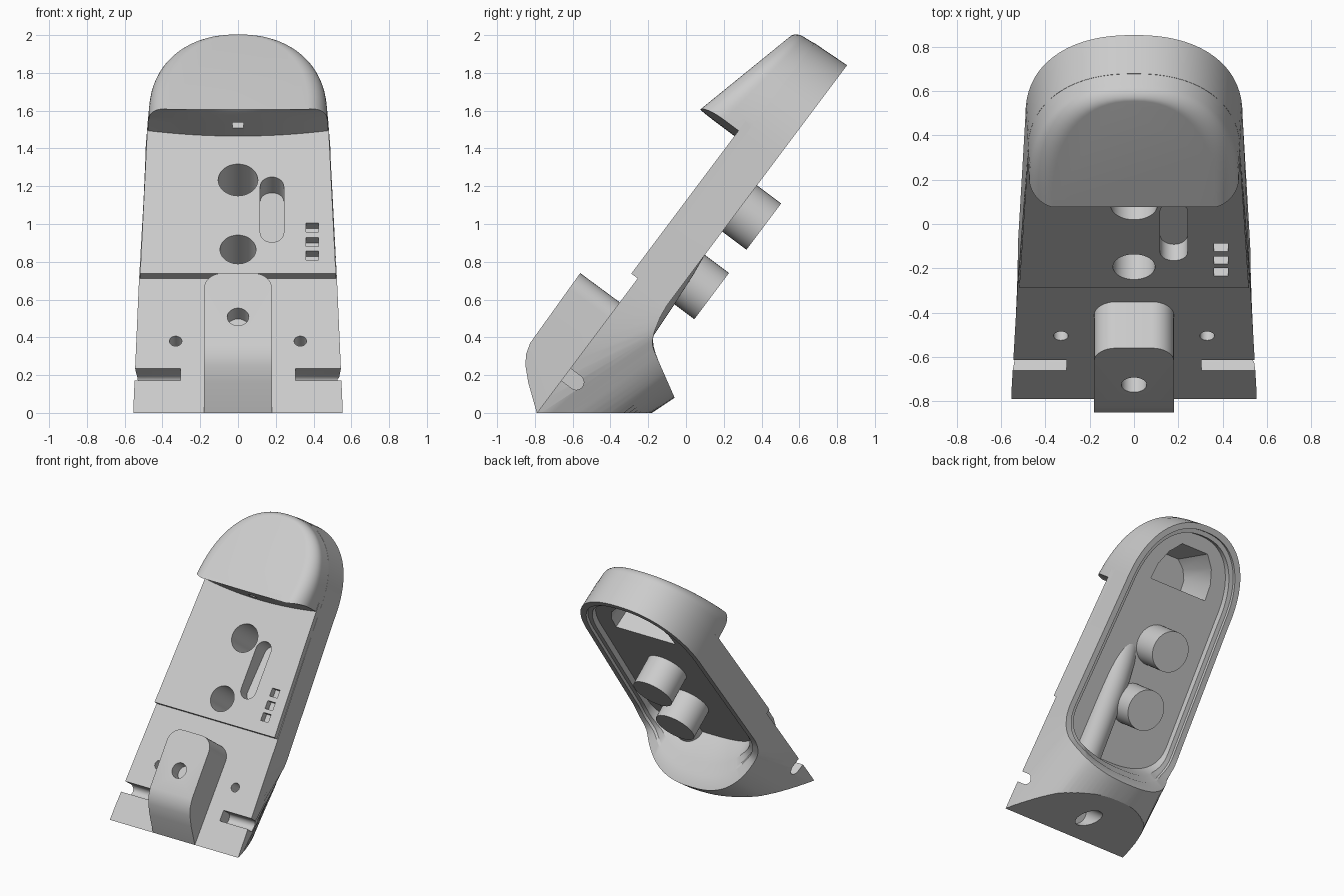
import bpy, bmesh
from math import sin, cos, pi, radians
from mathutils import Matrix

if "Cube" in bpy.data.objects:
    bpy.data.objects.remove(bpy.data.objects["Cube"])

grey = bpy.data.materials.new("plain grey")
grey.use_nodes = True
grey.diffuse_color = (0.6, 0.6, 0.6, 1)
grey.node_tree.nodes["Principled BSDF"].inputs["Base Color"].default_value = (0.6, 0.6, 0.6, 1)

# Frames: TILT maps (x, along slope, height above front); SIDE maps (a, b, c) to (c, a, b)
PLAN = Matrix()
SIDE = Matrix(((0, 0, 1, 0), (1, 0, 0, 0), (0, 1, 0, 0), (0, 0, 0, 1)))
TILT = Matrix(((1, 0, 0, 0), (0, 0.6, -0.8, -0.79), (0, 0.8, 0.6, 0), (0, 0, 0, 1)))


def loft(name, rings, frame=TILT):
    bm = bmesh.new()
    loops = [[bm.verts.new(p) for p in ring] for ring in rings]
    n = len(loops[0])
    for low, high in zip(loops, loops[1:]):
        for i in range(n):
            j = (i + 1) % n
            bm.faces.new((low[i], low[j], high[j], high[i]))
    bm.faces.new(loops[0][::-1])
    bm.faces.new(loops[-1])
    bmesh.ops.recalc_face_normals(bm, faces=bm.faces)
    bm.transform(frame)
    mesh = bpy.data.meshes.new(name)
    bm.to_mesh(mesh)
    bm.free()
    mesh.materials.append(grey)
    ob = bpy.data.objects.new(name, mesh)
    bpy.context.collection.objects.link(ob)
    return ob


def prism(name, pts, a, b, frame=TILT):
    return loft(name, [[(x, y, h) for x, y in pts] for h in (a, b)], frame)


def boolean(target, tool, operation, keep=False):
    mod = target.modifiers.new("cut", 'BOOLEAN')
    mod.operation, mod.object, mod.solver = operation, tool, 'EXACT'
    bpy.context.view_layer.objects.active = target
    bpy.ops.object.modifier_apply(modifier=mod.name)
    if not keep:
        bpy.data.objects.remove(tool)


def power(v, e):
    return abs(v) ** e * (1 if v >= 0 else -1)


def arc(cx, cy, rx, ry, start, end, n=24, e=1.0):
    angles = [start + (end - start) * i / n for i in range(n + 1)]
    return [(cx + rx * power(cos(a), e), cy + ry * power(sin(a), e)) for a in angles]


def circle(x, y, r):
    return arc(x, y, r, r, 0, 2 * pi, 40)[:-1]


def rect(x0, x1, y0, y1):
    return [(x0, y0), (x1, y0), (x1, y1), (x0, y1)]


def stadium(x, y0, y1, r):
    return arc(x, y1, r, r, 0, pi, 14) + arc(x, y0, r, r, pi, 2 * pi, 14)


# Outlines across the slope: rounded top, then a U-shaped or square low end
def arch(inset):
    return arc(0, 1.85, 0.49 - inset, 0.608 - inset, 0, pi, 36, 0.88)


def half_width(s):
    return 0.555 - 0.035 * s


def u_outline(inset, low):
    top = 0.87
    return arch(inset) + arc(0, top, half_width(top) - inset, top - low, pi, 2 * pi, 48, 0.78)


def front_outline():
    pts = arch(0.01)
    for i in range(49):
        side = -1 if i <= 24 else 1
        q = 1 - abs(i - 24) / 24
        s = 0.87 - 1.87 * min(1, q / 0.6)
        pts.append((side * half_width(max(s, 0)) * min(1, (1 - q) / 0.4), s))
    return pts


# Depth of the back rim, flaring out towards the foot
RIM = [(0.3, 0.89), (0.502, 0.536), (0.636, 0.298), (0.66, 0.268), (0.708, 0.243),
       (0.8, 0.218), (0.87, 0.21), (3, 0.21)]


def rim_depth(s):
    for (s0, d0), (s1, d1) in zip(RIM, RIM[1:]):
        if s <= s1:
            return d0 + (d1 - d0) * (s - s0) / (s1 - s0)


def rim_ring(inset, low, sink):
    return [(x, s, sink - rim_depth(s)) for x, s in u_outline(inset, low)]


# Hollow shell lofted from front face, around the rim and ledge, to the cavity floor
body = loft("shell", [
    [(x, s, 0) for x, s in front_outline()],
    rim_ring(0, 0.502, 0),
    rim_ring(0.045, 0.55, 0),
    rim_ring(0.047, 0.553, 0.022),
    rim_ring(0.08, 0.585, 0.025),
    [(x, s, -0.145) for x, s in u_outline(0.086, 0.6)],
])
boolean(body, prism("upper_panel", [(-0.518, 0.89), (0.518, 0.89), (0.478, 1.9), (-0.478, 1.9)],
                    -0.02, 0.042), 'UNION')


# Hood with a sloping face and rounded edge
def hood_outline(inset):
    w = 0.49 - inset
    xs = [w * (i / 10 - 1) for i in range(21)]
    return arch(inset) + [(x, 1.80 + 0.036 * (x / w) ** 2) for x in xs]


def hood_ring(angle):
    k = 1 - cos(angle)
    ring = []
    for x, s in hood_outline(0.017):
        if s < 1.84:
            s += (1.805 - s) * k
        else:
            s = 1.81 + (s - 1.81) * (1 - 0.06 * k)
        r = 0.13 * (1 - 0.9 * (s - 1.81))
        ring.append((x * (1 - 0.22 * k), s, 0.27 - 0.25 * (s - 1.81) - r * (1 - sin(angle))))
    return ring


base = [(x, s, -0.03) for x, s in hood_outline(0.0088)]
boolean(body, loft("hood", [base] + [hood_ring(radians(a)) for a in range(0, 91, 10)]), 'UNION')

# Pocket inside the hood
pocket = [(-0.26, 1.95), (0.26, 1.95), (0.25, 2.08), (0.2, 2.2), (0.12, 2.29),
          (-0.12, 2.29), (-0.2, 2.2), (-0.25, 2.08)]
boolean(body, loft("hood_pocket", [[(x, s, -0.2) for x, s in pocket],
                                   [(x * 0.9, 1.95 + (s - 1.95) * 0.6, 0.165) for x, s in pocket]]),
        'DIFFERENCE')

# Front block with rounded upper corners
block = prism("front_block", [(-0.78, -0.05), (-0.79, 0), (-0.835, 0.16), (-0.85, 0.25),
                              (-0.847, 0.31), (-0.825, 0.37), (-0.56, 0.74), (-0.33, 0.57),
                              (-0.7, 0.05)], -0.18, 0.18, SIDE)
bm = bmesh.new()
bm.from_mesh(block.data)
corners = [e for e in bm.edges if min(v.co.z for v in e.verts) > 0.5
           and abs(e.verts[0].co.y - e.verts[1].co.y) > 0.1]
bmesh.ops.bevel(bm, geom=corners, offset=0.1, segments=8, profile=0.5, affect='EDGES')
bm.to_mesh(block.data)
bm.free()

# Round cups and bent tube behind the front wall
cups = [prism(n, circle(0, s, 0.153), -0.37, -0.03)
        for n, s in (("lower_cup", 1.05), ("upper_cup", 1.51))]
path = [(1.56, 0.0), (1.45, 0.045), (1.33, 0.08), (1.2, 0.107), (1.08, 0.122), (0.9, 0.135), (0.45, 0.16)]
tube = loft("bent_tube", [[(x, s, h) for x, h in circle(0.18, -d, 0.103)] for s, d in path])
boolean(tube, prism("tube_limit", rect(-0.4, 0.6, 0.3, 1.7), -0.8, -0.03), 'INTERSECT')

# Cutters shared by every part; the slot floor slopes inwards towards the top
slot = stadium(0.18, 1.16, 1.467, 0.0625)
cutters = [
    prism("ground_cut", rect(-2, 2, -3, 2), -2, 0, PLAN),
    loft("slot_cut", [[(x, s, -0.05 - 0.11 * (s - 1.1)) for x, s in slot],
                      [(x, s, 0.1) for x, s in slot]]),
    prism("block_hole", circle(0, 0.445, 0.057), 0.16, 0.4),
    prism("foot_hole", circle(0, 0.168, 0.075), -0.45, -0.06),
    prism("hood_window", rect(-0.03, 0.03, 1.7, 2.0), 0.115, 0.162),
]
for s, r in ((1.05, 0.095), (1.51, 0.105)):
    cutters.append(prism("cup_hole", circle(0, s, r), -0.33, 0.1))
for s in (1.01, 1.1, 1.195):
    cutters.append(prism("square_hole", rect(0.36, 0.425, s - 0.03, s + 0.03), -0.008, 0.1))
for side in (-1, 1):
    cutters.append(prism("small_hole", circle(0.33 * side, 0.475, 0.033), -0.12, 0.1))
    ends = sorted((0.305 * side, 0.7 * side))
    cutters.append(prism("side_groove", stadium(0.255, -0.07, 0.1, 0.04), *ends, TILT @ SIDE))

parts = [body, block, tube] + cups
for part in parts:
    for cutter in cutters:
        boolean(part, cutter, 'DIFFERENCE', keep=True)
for cutter in cutters:
    bpy.data.objects.remove(cutter)

# Smooth curved walls, keep hard edges
bpy.ops.object.select_all(action='DESELECT')
for part in parts:
    part.select_set(True)
bpy.context.view_layer.objects.active = body
bpy.ops.object.shade_smooth_by_angle(angle=radians(30))
